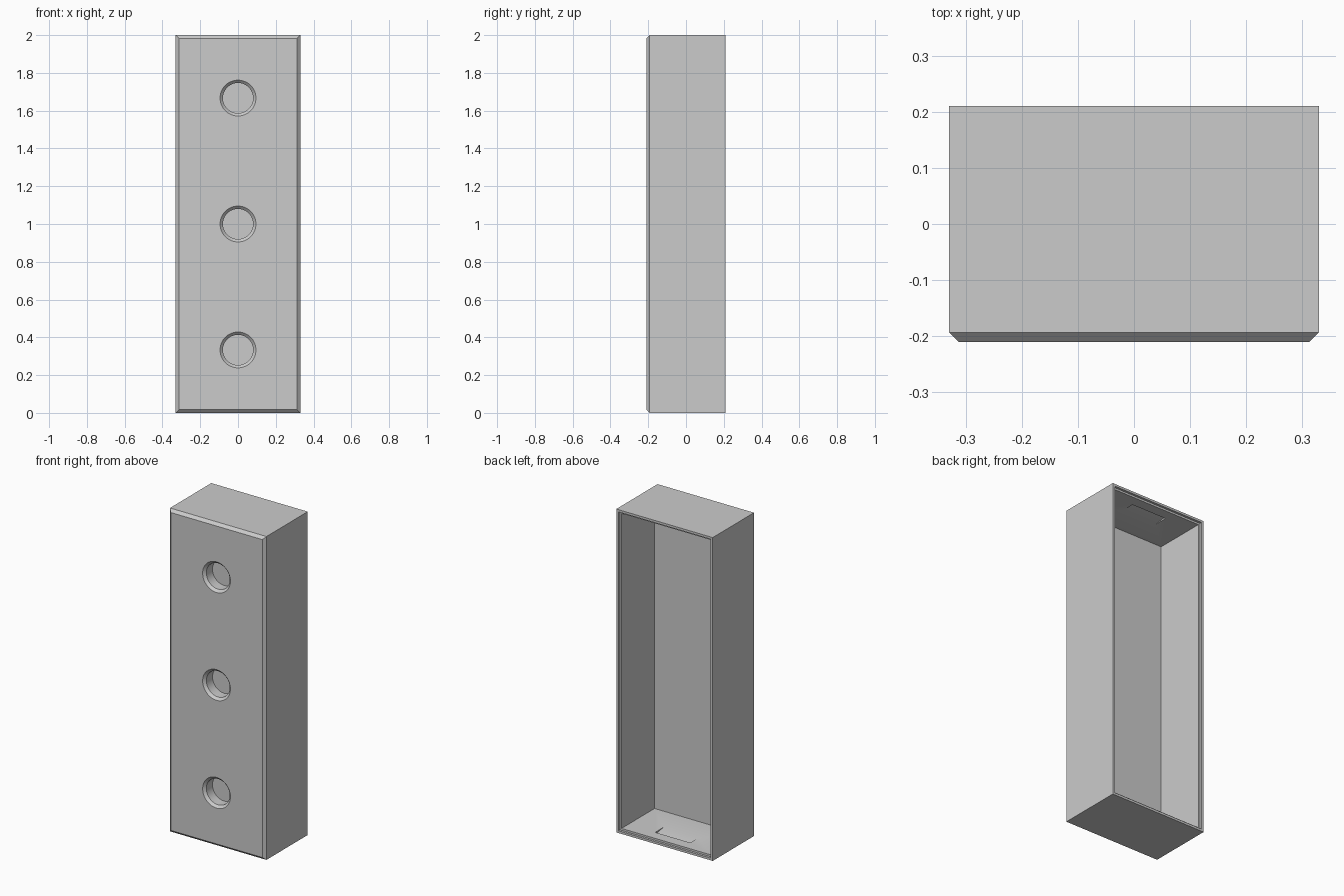
import bpy, bmesh, math
from mathutils import Matrix

W, D, H = 0.33, 0.21, 2.0          # half width, half depth, height
CHAMFER = 0.017
WALL, RIM, RIM_DEPTH = 0.026, 0.014, 0.014
INNER_FRONT = -0.127               # inside face of the front panel

cube = bpy.data.objects.get("Cube")
if cube:
    bpy.data.objects.remove(cube, do_unlink=True)

grey = bpy.data.materials.new("plain_grey")
grey.use_nodes = True
colour = (0.6, 0.6, 0.6, 1)
grey.diffuse_color = colour
grey.node_tree.nodes["Principled BSDF"].inputs["Base Color"].default_value = colour


def finish(name, bm):
    bmesh.ops.recalc_face_normals(bm, faces=bm.faces)
    mesh = bpy.data.meshes.new(name)
    bm.to_mesh(mesh)
    bm.free()
    mesh.materials.append(grey)
    obj = bpy.data.objects.new(name, mesh)
    bpy.context.collection.objects.link(obj)
    return obj


def hull(name, points):
    bm = bmesh.new()
    for p in points:
        bm.verts.new(p)
    bmesh.ops.convex_hull(bm, input=bm.verts)
    bmesh.ops.dissolve_limit(bm, angle_limit=0.001, verts=bm.verts, edges=bm.edges)
    return finish(name, bm)


def ring(inset, y):
    """Rectangle parallel to the front, inset from the outline."""
    return [(sx * (W - inset), y, z) for sx in (-1, 1) for z in (inset, H - inset)]


def round_cutter(name, z, sections):
    """Turned plug along y from (radius, y) sections."""
    bm = bmesh.new()
    loops = []
    n = 64
    for r, y in sections:
        loops.append([bm.verts.new((r * math.cos(2 * math.pi * i / n), y,
                                    z + r * math.sin(2 * math.pi * i / n))) for i in range(n)])
    for a, b in zip(loops, loops[1:]):
        for i in range(n):
            j = (i + 1) % n
            bm.faces.new((a[i], a[j], b[j], b[i]))
    bm.faces.new(loops[0])
    bm.faces.new(loops[-1])
    return finish(name, bm)


def cut(target, cutter):
    cutter.hide_render = True
    mod = target.modifiers.new("cut", 'BOOLEAN')
    mod.operation = 'DIFFERENCE'
    mod.solver = 'EXACT'
    mod.object = cutter
    bpy.context.view_layer.objects.active = target
    bpy.ops.object.modifier_apply(modifier=mod.name)
    bpy.data.objects.remove(cutter, do_unlink=True)


# Outer shell with chamfered front edges
housing = hull("housing", ring(CHAMFER, -D) + ring(0, -D + CHAMFER) + ring(0, D))

# Open back: main cavity and the stepped seat around the rim
cut(housing, hull("cavity_cutter", ring(WALL, INNER_FRONT) + ring(WALL, D + 0.1)))
cut(housing, hull("rim_cutter", ring(RIM, D - RIM_DEPTH) + ring(RIM, D + 0.1)))

# Three blind round pockets with countersunk mouths
for z in (H / 6, H / 2, H * 5 / 6):
    r, c, over = 0.08, 0.015, 0.01
    cut(housing, round_cutter("pocket_cutter", z, [
        (r + c + over, -D - over), (r, -D + c), (r, -D + 0.075)]))

# Ramped catch recesses in the inner floor and ceiling
for top in (False, True):
    profile = [(0.05, WALL), (0.05, WALL + 0.01), (0.13, WALL + 0.01), (0.13, WALL - 0.014)]
    cut(housing, hull("catch_cutter", [
        (x, y, H - h if top else h) for x in (-0.12, 0.12) for y, h in profile]))

# Smooth only the pocket walls, keep all edges crisp
bpy.ops.object.select_all(action='DESELECT')
housing.select_set(True)
bpy.context.view_layer.objects.active = housing
bpy.ops.object.shade_smooth_by_angle(angle=math.radians(20))
